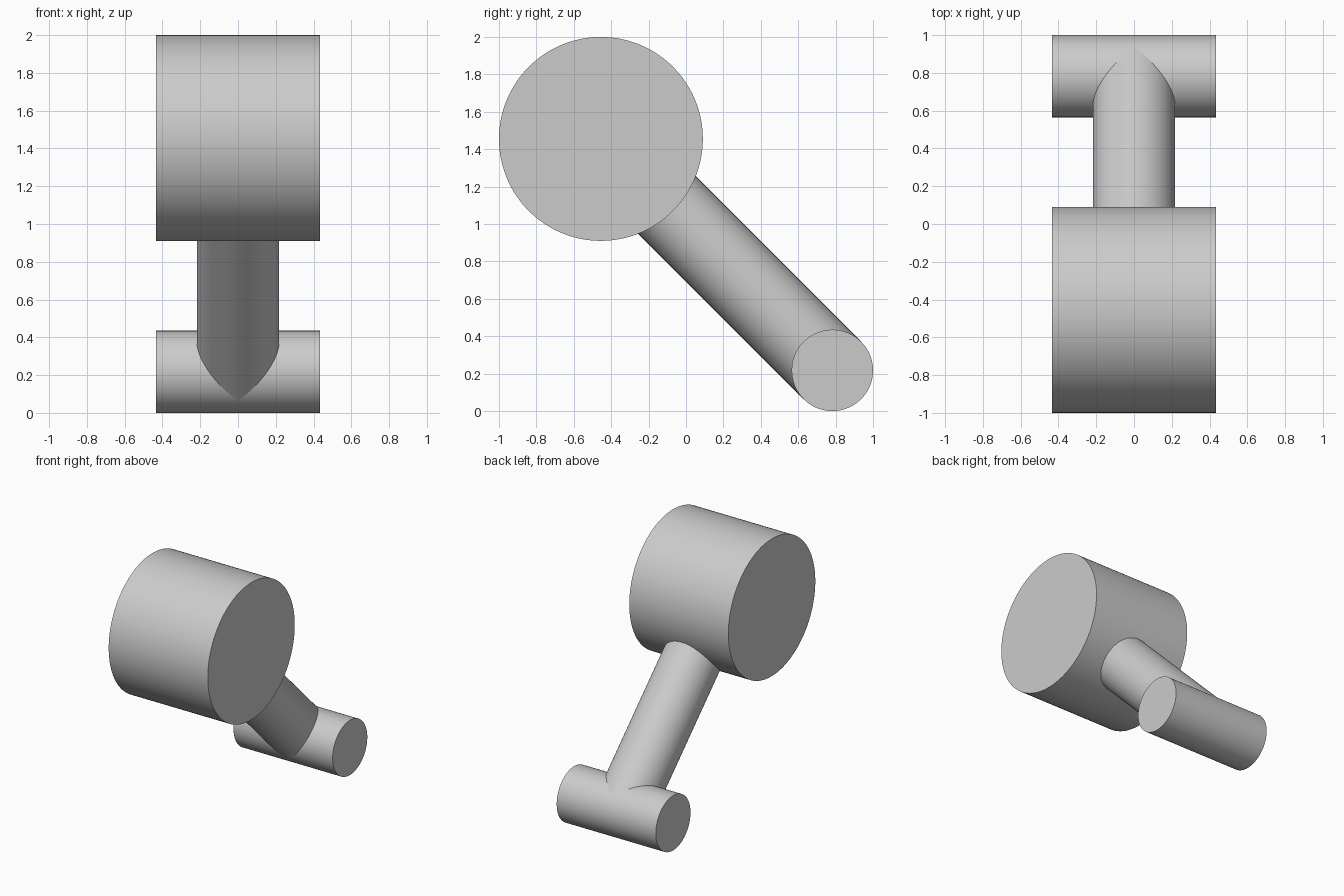
import bpy
import math
from mathutils import Vector

cube = bpy.data.objects.get("Cube")
if cube:
    bpy.data.objects.remove(cube, do_unlink=True)

# One plain grey for every part
GREY = (0.6, 0.6, 0.6, 1.0)
grey = bpy.data.materials.new("plain grey")
grey.use_nodes = True
grey.diffuse_color = GREY
grey.node_tree.nodes["Principled BSDF"].inputs["Base Color"].default_value = GREY


def cylinder_between(name, start, end, radius):
    """Smooth-sided cylinder with flat caps, running from start to end."""
    axis = end - start
    bpy.ops.mesh.primitive_cylinder_add(
        vertices=128, radius=radius, depth=axis.length,
        location=(start + end) / 2,
        rotation=axis.to_track_quat("Z", "Y").to_euler())
    part = bpy.context.object
    part.name = name
    part.data.materials.append(grey)
    bpy.ops.object.shade_smooth_by_angle(angle=math.radians(30))
    return part


HALF_WIDTH = Vector((0.435, 0, 0))
BIG_RADIUS, SMALL_RADIUS = 0.545, 0.2175
drum_centre = Vector((0, BIG_RADIUS - 1, 2 - BIG_RADIUS))
pin_centre = Vector((0, 1 - SMALL_RADIUS, SMALL_RADIUS))

# Large upper drum and small lower pin, both lying across the model
cylinder_between("large_drum", drum_centre - HALF_WIDTH, drum_centre + HALF_WIDTH, BIG_RADIUS)
cylinder_between("small_pin", pin_centre - HALF_WIDTH, pin_centre + HALF_WIDTH, SMALL_RADIUS)

# Slanted rod joining their centres
cylinder_between("connecting_rod", drum_centre, pin_centre, SMALL_RADIUS)
